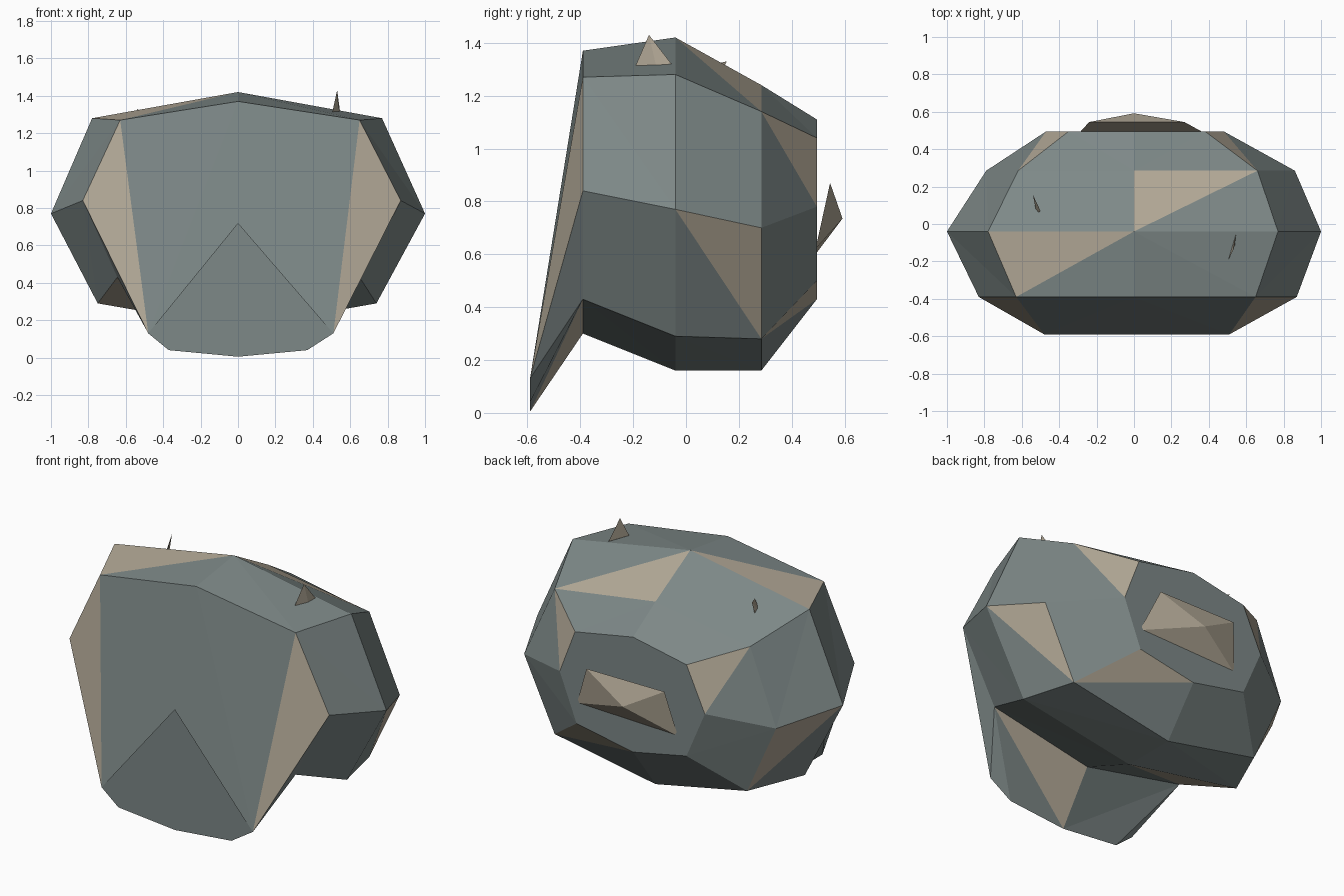
import bpy, bmesh

if "Cube" in bpy.data.objects:
    bpy.data.objects.remove(bpy.data.objects["Cube"])


def material(name, rgb):
    m = bpy.data.materials.new(name)
    m.diffuse_color = (*rgb, 1)
    m.use_nodes = True
    m.node_tree.nodes["Principled BSDF"].inputs["Base Color"].default_value = m.diffuse_color
    return m


STONE = material("grey stone", (0.205, 0.246, 0.242))
SAND = material("sandy brown", (0.456, 0.402, 0.314))


def finish(bm, name, mats, fix_normals=True):
    if fix_normals:
        bmesh.ops.recalc_face_normals(bm, faces=bm.faces)
    mesh = bpy.data.meshes.new(name)
    bm.to_mesh(mesh)
    bm.free()
    for m in mats:
        mesh.materials.append(m)
    ob = bpy.data.objects.new(name, mesh)
    bpy.context.collection.objects.link(ob)
    return ob


def solid(name, points, faces, mat, fix_normals=True):
    bm = bmesh.new()
    vs = [bm.verts.new(p) for p in points]
    for f in faces:
        bm.faces.new([vs[i] for i in f])
    return finish(bm, name, [mat], fix_normals)


# Cross-sections front to back: y, five heights, right and left half widths
RINGS = [
    (-0.39, (1.37, 1.27, 0.84, 0.43, 0.30), (0.65, 0.87, 0.65), (0.63, 0.83, 0.645)),
    (-0.04, (1.42, 1.28, 0.77, 0.29, 0.16), (0.77, 1.00, 0.74), (0.78, 1.00, 0.75)),
    (0.285, (1.24, 1.14, 0.70, 0.28, 0.16), (0.66, 0.86, 0.66), (0.62, 0.79, 0.60)),
    (0.495, (1.11, 1.04, 0.78, 0.50, 0.43), (0.38, 0.48, 0.37), (0.35, 0.47, 0.35)),
]
# Sandy facets as (segment, level, side)
SANDY = {(0, 0, -1), (0, 3, -1), (1, 0, 1), (1, 2, 1), (1, 2, -1),
         (2, 1, 1), (2, 1, -1), (2, 3, 1)}

# Faceted boulder body
bm = bmesh.new()


def face(verts, sandy=False):
    bm.faces.new(verts).material_index = int(sandy)


halves = {1: [], -1: []}
for y, zs, right, left in RINGS:
    top = bm.verts.new((0, y, zs[0]))
    bottom = bm.verts.new((0, y, zs[4]))
    for side, widths in ((1, right), (-1, left)):
        mid = [bm.verts.new((side * w, y, z)) for w, z in zip(widths, zs[1:4])]
        halves[side].append([top, *mid, bottom])

for side, rings in halves.items():
    for seg in range(3):
        a, b = rings[seg], rings[seg + 1]
        for lv in range(4):
            sandy = (seg, lv, side) in SANDY
            if (seg, lv) == (0, 0):
                face((a[1], b[1], b[0]), sandy)
                face((a[1], b[0], a[0]))
            else:
                face((a[lv], b[lv], b[lv + 1]), sandy)
                face((a[lv], b[lv + 1], a[lv + 1]))

# Flat back end
face(halves[1][3] + halves[-1][3][3:0:-1])

# Sloping front running down to the lip
tip = bm.verts.new((0, -0.59, 0.005))
lip = {}
for side, w in ((1, 0.51), (-1, 0.48)):
    a = halves[side][0]
    c = lip[side] = bm.verts.new((side * w, -0.59, 0.13))
    d = bm.verts.new((side * 0.37, -0.59, 0.04))
    face((a[0], a[1], c))
    face((a[1], a[2], c), True)
    face((a[2], a[3], c))
    face((a[3], d, c))
    face((a[3], tip, d))
    face((a[3], a[4], tip), side == 1)
face((halves[1][0][0], lip[1], lip[-1]))
finish(bm, "boulder_body", [STONE, SAND])

# Upright pointed plate on the front
solid("front_plate",
      [(0, -0.59, 0.005), (0.37, -0.59, 0.04), (0.51, -0.59, 0.13),
       (0, -0.59, 0.72), (-0.48, -0.59, 0.13), (-0.37, -0.59, 0.04)],
      [range(6)], STONE, False)

# Faceted knob on the back
solid("back_knob",
      [(0.27, 0.545, 0.87), (-0.24, 0.545, 0.87), (-0.29, 0.49, 0.60),
       (0.37, 0.49, 0.62), (0, 0.592, 0.735)],
      [(0, 1, 4), (1, 2, 4), (2, 3, 4), (3, 0, 4), (3, 2, 1, 0)], SAND)

# Small thin chips on top
TETRA = [(0, 1, 2), (0, 1, 3), (1, 2, 3), (0, 2, 3)]
solid("right_chip",
      [(0.505, -0.19, 1.315), (0.545, -0.055, 1.32),
       (0.53, -0.14, 1.43), (0.54, -0.11, 1.30)], TETRA, SAND)
solid("left_chip",
      [(-0.54, 0.155, 1.33), (-0.50, 0.07, 1.31),
       (-0.52, 0.055, 1.24), (-0.525, 0.10, 1.22)], TETRA, SAND)
